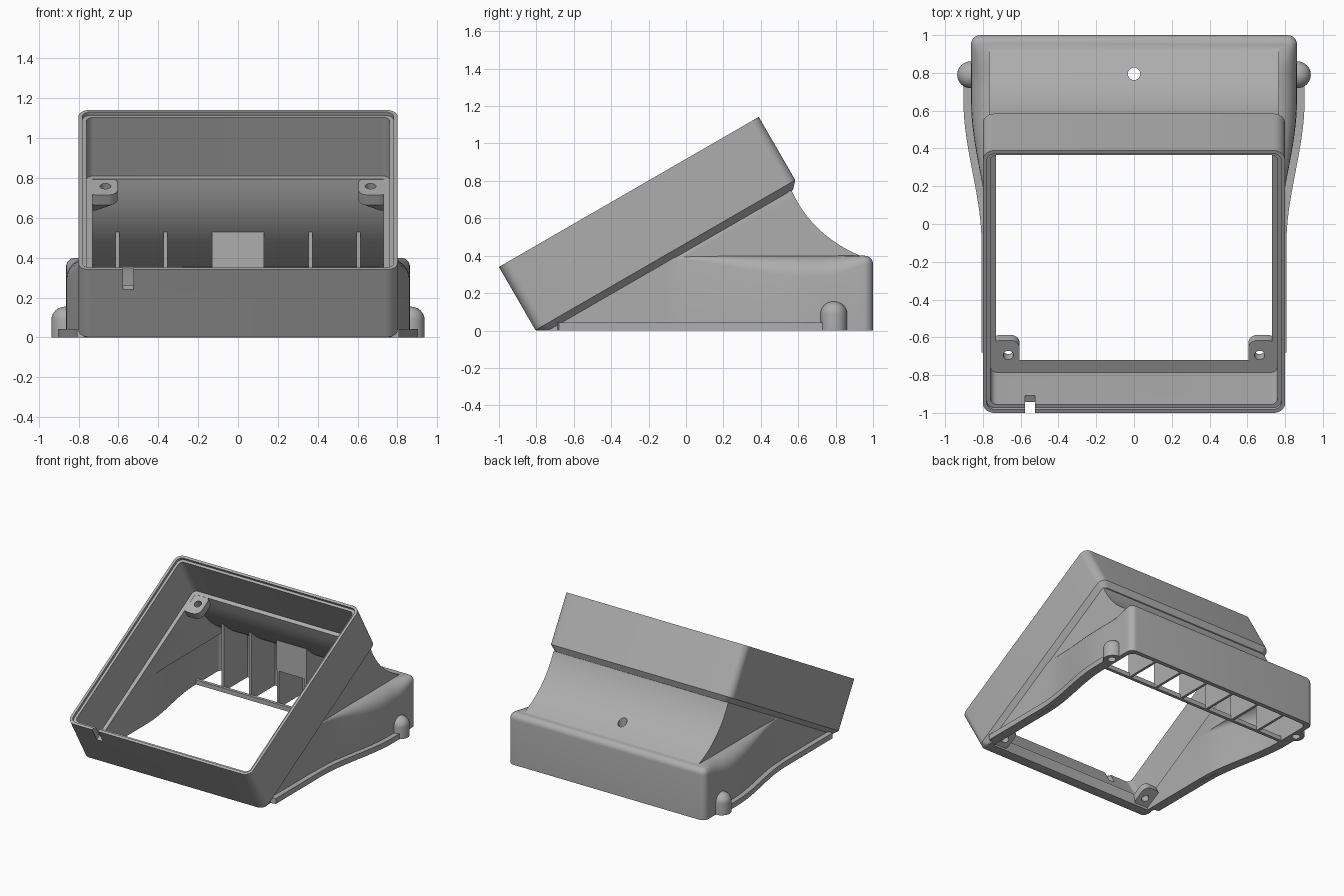
import bpy, bmesh, math
from mathutils import Vector

if "Cube" in bpy.data.objects:
    bpy.data.objects.remove(bpy.data.objects["Cube"])

grey = bpy.data.materials.new("plain grey plastic")
grey.use_nodes = True
COL = (0.42, 0.42, 0.42, 1)
grey.diffuse_color = COL
grey.node_tree.nodes["Principled BSDF"].inputs["Base Color"].default_value = COL

C, S = math.cos(math.radians(30)), 0.5
LENGTH = 1.604


def tilt(x, u, d):
    """Tilted frame coordinates: u runs up the slope, d goes into the frame."""
    return Vector((x, -1 + C * u + S * d, 0.34 + S * u - C * d))


def make(name, bm):
    bmesh.ops.recalc_face_normals(bm, faces=bm.faces)
    me = bpy.data.meshes.new(name)
    bm.to_mesh(me)
    bm.free()
    me.materials.append(grey)
    ob = bpy.data.objects.new(name, me)
    bpy.context.collection.objects.link(ob)
    return ob


def loft(name, rings, bevel=0):
    bm = bmesh.new()
    rows = [[bm.verts.new(p) for p in ring] for ring in rings]
    n = len(rows[0])
    for a, b in zip(rows, rows[1:]):
        for i in range(n):
            bm.faces.new((a[i], a[(i + 1) % n], b[(i + 1) % n], b[i]))
    caps = [bm.faces.new(rows[0]), bm.faces.new(rows[-1])]
    if bevel:
        edges = [e for f in caps for e in f.edges]
        bmesh.ops.bevel(bm, geom=edges, offset=bevel, segments=4, profile=0.5, affect='EDGES')
    return make(name, bm)


def slab(name, pts, x0, x1, bevel=0):
    """Side profile (y, z) extruded across x."""
    return loft(name, [[(x, y, z) for y, z in pts] for x in (x0, x1)], bevel)


def box(name, x0, x1, y0, y1, z0, z1):
    return slab(name, [(y0, z0), (y1, z0), (y1, z1), (y0, z1)], x0, x1)


def tube(name, x, y, levels, sides=32):
    """Upright turned part from (radius, z) levels."""
    ang = [2 * math.pi * i / sides for i in range(sides)]
    return loft(name, [[(x + r * math.cos(a), y + r * math.sin(a), z) for a in ang]
                       for r, z in levels])


def rounded(x0, x1, u0, u1, r, d):
    """Rounded rectangle lying in the tilted frame."""
    pts = []
    corners = [(x1 - r, u1 - r), (x0 + r, u1 - r), (x0 + r, u0 + r), (x1 - r, u0 + r)]
    for q, (cx, cu) in enumerate(corners):
        for k in range(9):
            a = math.pi / 2 * (q + k / 8)
            pts.append(tilt(cx + r * math.cos(a), cu + r * math.sin(a), d))
    return pts


def frame_ring(inset, d, r):
    return rounded(inset - 0.8, 0.8 - inset, inset, LENGTH - inset, r, d)


def combine(target, tool, op):
    mod = target.modifiers.new("combine", 'BOOLEAN')
    mod.operation, mod.object, mod.solver = op, tool, 'EXACT'
    bpy.context.view_layer.objects.active = target
    bpy.ops.object.modifier_apply(modifier=mod.name)
    bpy.data.objects.remove(tool)


def half_width(y):
    t = min(max((y + 0.1) / 0.75, 0), 1)
    return 0.767 + 0.096 * t * t * (3 - 2 * t)


def lower_solid(name, shrink, y0, top):
    """Flared lower body with a soft shoulder that grows with the flare."""
    back, rad = 1 - shrink, 0.05
    side = []                                    # x, y, normal, shoulder radius
    for i in range(33):
        y = y0 + (back - rad - y0) * i / 32
        r = max(0.015, min(half_width(y) - 0.75, 0.045 + 0.4 * (back - rad - y)))
        side.append((half_width(y) - shrink, y, 1, 0, r))
    for k in range(1, 7):
        a = math.pi / 2 * k / 6
        nx, ny = math.cos(a), math.sin(a)
        side.append((half_width(1) - shrink - rad + rad * nx, back - rad + rad * ny, nx, ny, 0.045))
    rings = [[(s * x, y) for s, x, y in
              [(1, p[0], p[1]) for p in side] + [(-1, p[0], p[1]) for p in reversed(side)]]]
    rings = [[(x, y, -0.2) for x, y in rings[0]]]
    for k in range(7):
        a = math.pi / 2 * k / 6
        ring = [(x - nx * r * (1 - math.cos(a)), y - ny * r * (1 - math.cos(a)),
                 top - r * (1 - math.sin(a))) for x, y, nx, ny, r in side]
        rings.append(ring + [(-x, y, z) for x, y, z in reversed(ring)])
    return loft(name, rings)


def back_curve(off=0.0):
    """Concave back of the skirt, optionally moved inward by the wall thickness."""
    p0, p1, p2 = Vector((0.566, 0.745)), Vector((0.68, 0.495)), Vector((0.965, 0.386))
    pts = []
    for i in range(15):
        t = i / 14
        p = p0 * (1 - t) ** 2 + p1 * 2 * t * (1 - t) + p2 * t * t
        d = ((p1 - p0) * (1 - t) + (p2 - p1) * t).normalized()
        pts.append((p.x + d.y * off, p.y - d.x * off))
    return pts


# Tilted outer frame with a chamfered lower edge
housing = loft("housing", [frame_ring(0, 0, 0.06), frame_ring(0, 0.39, 0.06),
                           frame_ring(0.037, 0.43, 0.04)])

# Skirt, flared lower body and base flange
skirt = [(-0.74, -0.2), (-0.757, 0.019), (0.555, 0.776)] + back_curve() + \
        [(0.985, 0.377), (0.996, 0.365), (0.999, 0.345), (0.999, -0.2)]
combine(housing, slab("skirt", skirt, -0.765, 0.765, 0.03), 'UNION')
combine(housing, lower_solid("lower_body", 0, -0.74, 0.4), 'UNION')
ys = [-0.68 + 1.41 * i / 32 for i in range(33)]
edge = [(0.75, -0.69)] + [(half_width(y) + 0.04, y) for y in ys] + [(0.8, 0.74)]
for s in (-1, 1):
    combine(housing, loft("flange", [[(s * x, y, z) for x, y in edge] for z in (-0.1, 0.043)]), 'UNION')
    dome = [(0.07, -0.1)] + [(0.07 * math.cos(a) + 0.001, 0.09 + 0.065 * math.sin(a))
                             for a in [math.pi / 2 * k / 8 for k in range(9)]]
    combine(housing, tube("screw_post", s * 0.865, 0.79, dome), 'UNION')

# Hollow out: stepped rim, deep recess, skirt and lower body interiors
combine(housing, loft("recess", [frame_ring(0.02, -0.1, 0.045), frame_ring(0.02, 0.02, 0.045),
                                 frame_ring(0.04, 0.0201, 0.035), frame_ring(0.04, 0.36, 0.035)]),
        'DIFFERENCE')
inner = [(-0.72, -0.2), (-0.72, 0.155), (0.478, 0.847), (0.508, 0.795)] + back_curve(0.035) + \
        [(0.966, 0.33), (0.966, -0.2)]
combine(housing, slab("skirt_hollow", inner, -0.73, 0.73, 0.015), 'DIFFERENCE')
combine(housing, lower_solid("lower_hollow", 0.036, -0.719, 0.364), 'DIFFERENCE')

# Cable notch, back hole, post holes and flat base
notch = [[tilt(x, u, d) for u, d in ((-0.1, -0.1), (0.07, -0.1), (0.07, 0.115), (-0.1, 0.115))]
         for x in (-0.577, -0.525)]
combine(housing, loft("notch", notch), 'DIFFERENCE')
combine(housing, tube("back_hole", 0, 0.795, [(0.033, 0.2), (0.033, 0.8)]), 'DIFFERENCE')
for s in (-1, 1):
    combine(housing, tube("post_hole", s * 0.875, 0.79, [(0.03, -0.2), (0.03, 0.09)]), 'DIFFERENCE')
combine(housing, box("below_floor", -2, 2, -2, 2, -1, 0), 'DIFFERENCE')
parts = [housing]

# Corner screw lugs on the inner ledge
for s in (-1, 1):
    for end, u in (("front", 0.144), ("back", 1.464)):
        front = end == "front"
        u0, u1 = (0.06, 0.235) if front else (1.375, 1.55)
        x0, x1 = sorted((s * 0.605, s * 0.755))
        rings = [rounded(x0, x1, u0, u1, 0.05, 0.361), rounded(x0, x1, u0, u1, 0.05, 0.42)]
        if not front:
            x0, x1 = sorted((s * 0.7, s * 0.755))
            rings.append(rounded(x0, x1, 1.46, 1.55, 0.02, 0.5))
        lug = loft(end + "_screw_lug", rings)
        hole = [rounded(s * 0.665 - 0.027, s * 0.665 + 0.027, u - 0.027, u + 0.027, 0.0265, d)
                for d in (0.2, 0.7)]
        combine(lug, loft("lug_hole", hole), 'DIFFERENCE')
        parts.append(lug)

# Stiffening ribs and the rail that joins them
rib = [(0.672, 0), (0.672, 0.56)] + [p for p in back_curve(0.025) if p[0] > 0.68] + \
      [(0.975, 0.33), (0.975, 0)]
for x in (-0.605, -0.363, -0.121, 0.121, 0.363, 0.605):
    parts.append(slab("rib", rib, x - 0.01, x + 0.01))
parts.append(box("rib_rail", -0.84, 0.84, 0.655, 0.68, 0, 0.035))

# Nut block behind the back hole
block = [(0.67, 0.29)] + rib[1:-2] + [(0.975, 0.29)]
nut_block = slab("nut_block", block, -0.131, 0.131)
combine(nut_block, tube("nut_pocket", 0, 0.795, [(0.09, 0.2), (0.09, 0.36)], 6), 'DIFFERENCE')
combine(nut_block, tube("nut_hole", 0, 0.795, [(0.033, 0.2), (0.033, 0.8)]), 'DIFFERENCE')
parts.append(nut_block)

# Smooth shading with crisp edges
bpy.ops.object.select_all(action='DESELECT')
for ob in parts:
    ob.select_set(True)
bpy.context.view_layer.objects.active = housing
bpy.ops.object.shade_smooth_by_angle(angle=math.radians(32))
